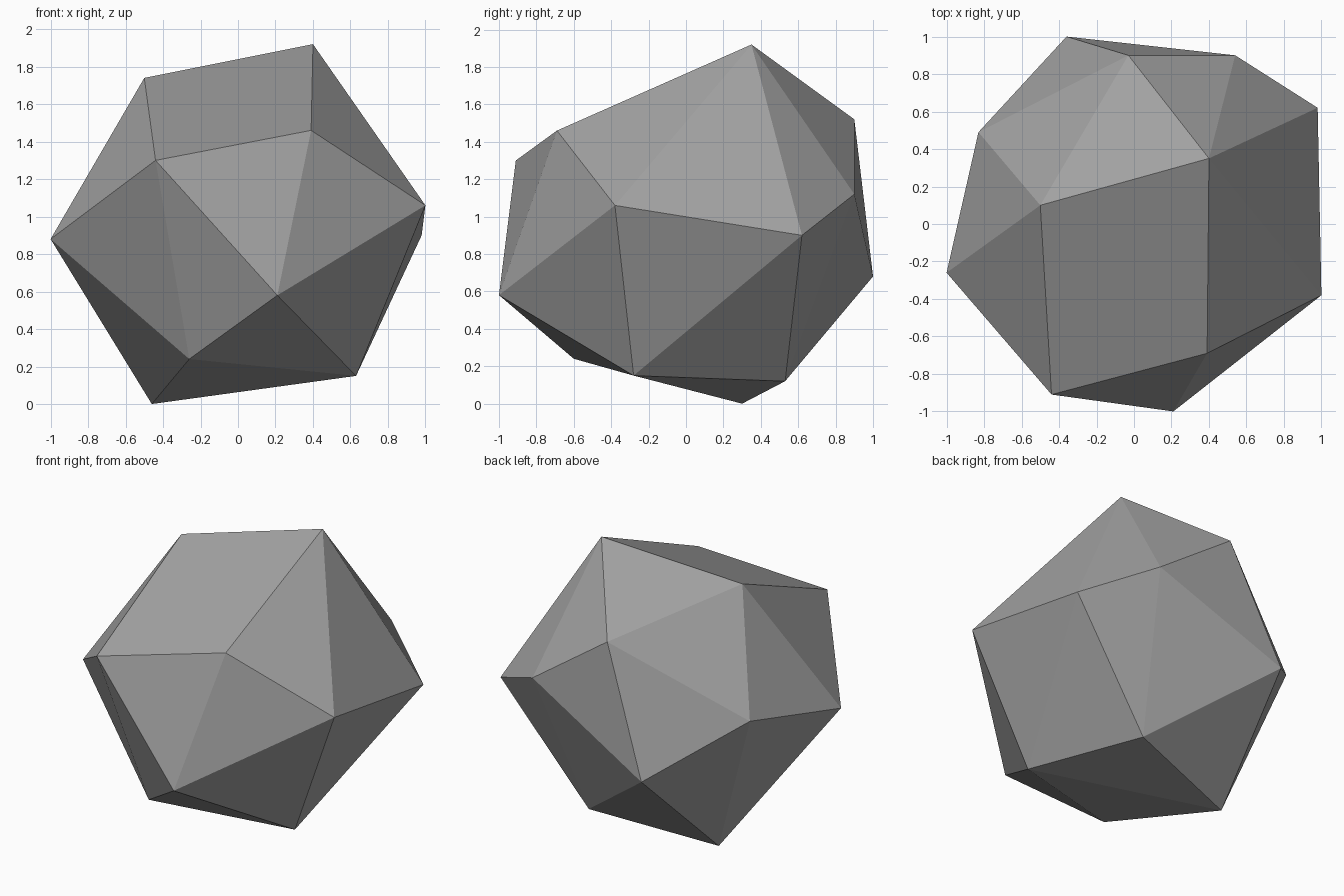
import bpy
import bmesh
from math import radians

# Remove the default cube
cube = bpy.data.objects.get("Cube")
if cube:
    bpy.data.objects.remove(cube, do_unlink=True)

# Plain grey stone
grey = bpy.data.materials.new("stone_grey")
grey.use_nodes = True
colour = (0.36, 0.36, 0.36, 1.0)
grey.diffuse_color = colour
grey.node_tree.nodes["Principled BSDF"].inputs["Base Color"].default_value = colour

# Corners of the solid, in rings from the crown down
crown = [(-0.50, 0.10, 1.74), (0.40, 0.35, 1.92), (0.39, -0.69, 1.46),
         (-0.44, -0.91, 1.30), (-0.03, 0.90, 1.52)]
waist = [(-1.00, -0.26, 0.88), (1.00, -0.38, 1.06), (0.98, 0.62, 0.90),
         (0.54, 0.90, 1.12), (-0.36, 1.00, 0.68), (-0.83, 0.49, 1.03),
         (0.21, -1.00, 0.58)]
base = [(-0.26, -0.60, 0.24), (0.63, -0.28, 0.15), (0.37, 0.53, 0.12),
        (-0.46, 0.30, 0.00)]

# Wrap the corners in a convex skin and merge the nearly flat triangles
bm = bmesh.new()
for corner in crown + waist + base:
    bm.verts.new(corner)
bmesh.ops.convex_hull(bm, input=bm.verts[:])
bmesh.ops.dissolve_limit(bm, angle_limit=radians(1.5),
                         verts=bm.verts[:], edges=bm.edges[:])
bmesh.ops.recalc_face_normals(bm, faces=bm.faces[:])

# Flat-shaded faceted stone
mesh = bpy.data.meshes.new("faceted_stone")
bm.to_mesh(mesh)
bm.free()
mesh.materials.append(grey)
stone = bpy.data.objects.new("faceted_stone", mesh)
bpy.context.collection.objects.link(stone)
